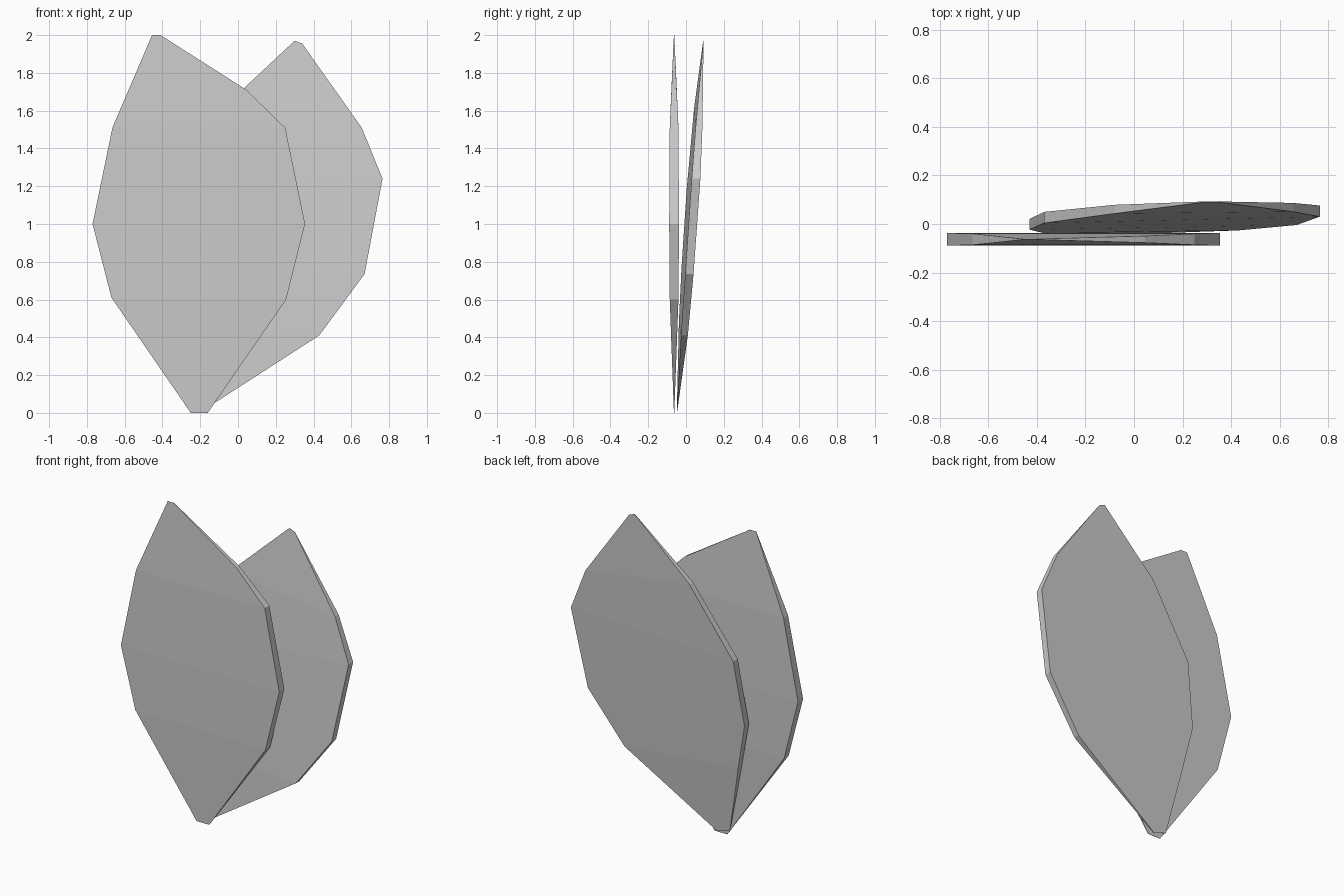
import bpy, bmesh

if "Cube" in bpy.data.objects:
    bpy.data.objects.remove(bpy.data.objects["Cube"])


def leaf(name, rows, centre):
    """Lens-shaped faceted plate. rows: (left x, z), (right x, z), half thickness."""
    bm = bmesh.new()
    rings = []
    for (lx, lz), (rx, rz), half in rows:
        ring = []
        for x, z, side in ((lx, lz, -1), (rx, rz, -1), (rx, rz, 1), (lx, lz, 1)):
            ring.append(bm.verts.new((x, centre(x, z) + side * half, z)))
        rings.append(ring)
    # skin the rows together and cap both ends
    for a, b in zip(rings, rings[1:]):
        for i in range(4):
            j = (i + 1) % 4
            bm.faces.new((a[i], a[j], b[j], b[i]))
    bm.faces.new(rings[0])
    bm.faces.new(rings[-1])
    bmesh.ops.recalc_face_normals(bm, faces=bm.faces)
    mesh = bpy.data.meshes.new(name)
    bm.to_mesh(mesh)
    bm.free()
    obj = bpy.data.objects.new(name, mesh)
    bpy.context.collection.objects.link(obj)
    return obj


# front leaf: upright plate leaning left
leaf("front_leaf", [
    ((-0.25, 0.0), (-0.16, 0.0), 0.001),
    ((-0.67, 0.61), (0.255, 0.60), 0.023),
    ((-0.77, 1.00), (0.355, 1.00), 0.026),
    ((-0.665, 1.51), (0.25, 1.51), 0.023),
    ((-0.575, 1.72), (0.045, 1.71), 0.014),
    ((-0.455, 2.0), (-0.41, 2.0), 0.001),
], lambda x, z: -0.063)

# back leaf: leaning right and tilted backwards
leaf("back_leaf", [
    ((-0.28, 0.04), (-0.19, 0.01), 0.001),
    ((-0.37, 0.48), (0.43, 0.41), 0.018),
    ((-0.43, 0.775), (0.67, 0.735), 0.022),
    ((-0.37, 1.185), (0.765, 1.24), 0.023),
    ((-0.08, 1.615), (0.655, 1.51), 0.018),
    ((0.30, 1.97), (0.34, 1.955), 0.001),
], lambda x, z: -0.044 + 0.066 * z + 0.02 * x)
